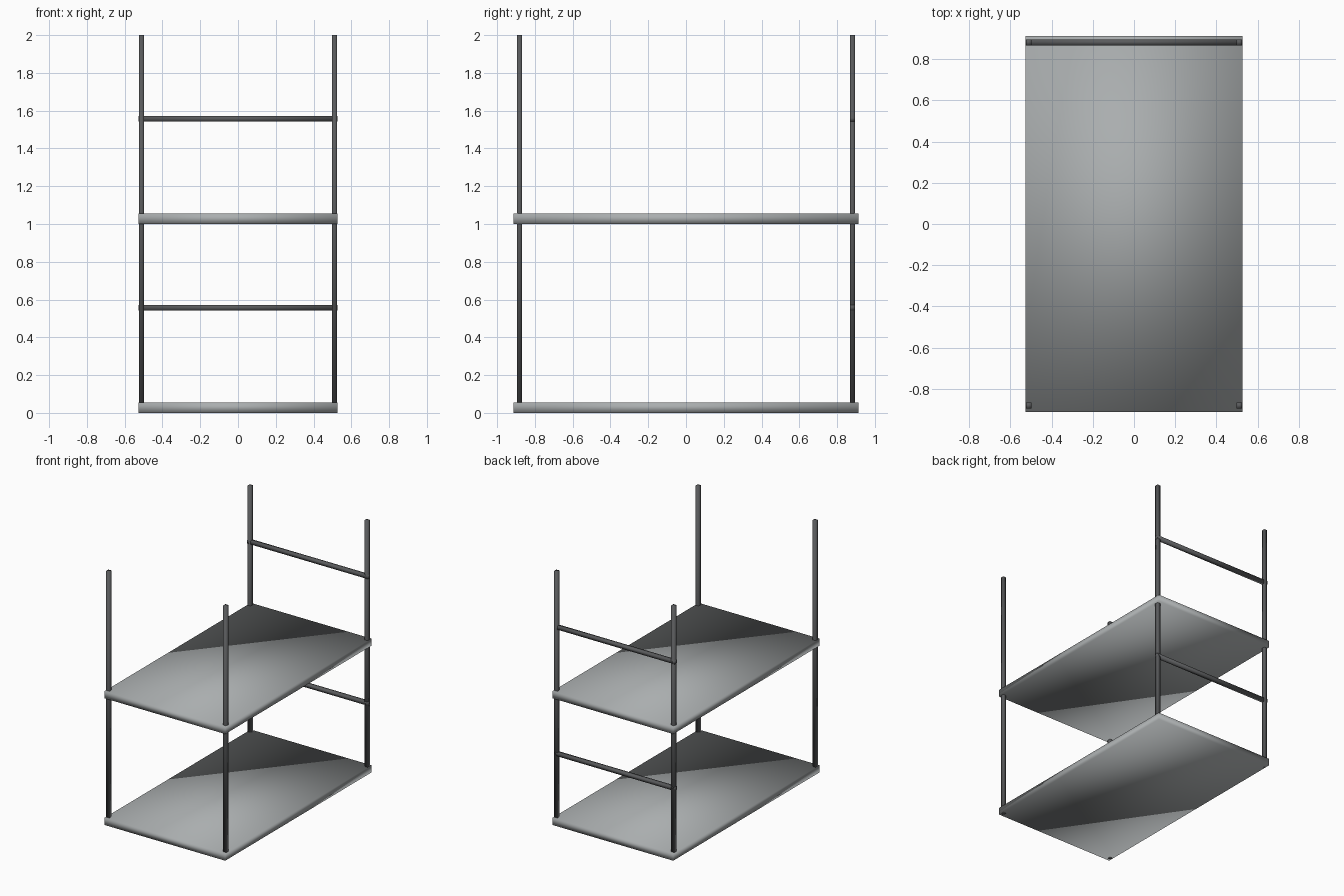
import bpy

cube = bpy.data.objects.get("Cube")
if cube:
    bpy.data.objects.remove(cube, do_unlink=True)


def make_material(name, rgb):
    mat = bpy.data.materials.new(name)
    mat.use_nodes = True
    colour = (*rgb, 1.0)
    mat.diffuse_color = colour
    mat.node_tree.nodes["Principled BSDF"].inputs["Base Color"].default_value = colour
    return mat


def box(name, centre, size, mat):
    """Softly shaded box, given its centre and full size."""
    bpy.ops.mesh.primitive_cube_add(size=1, location=centre)
    obj = bpy.context.object
    obj.name = name
    obj.scale = size
    bpy.ops.object.transform_apply(location=False, rotation=False, scale=True)
    bpy.ops.object.shade_smooth()
    obj.data.materials.append(mat)
    return obj


shelf_grey = make_material("shelf grey", (0.40, 0.42, 0.425))
frame_grey = make_material("dark frame grey", (0.10, 0.103, 0.107))

WIDTH, DEPTH, THICK = 1.055, 1.826, 0.056
POST, POST_X, POST_Y, HEIGHT = 0.028, 0.511, 0.881, 2.0

# Two flat shelves
for name, base in (("lower_shelf", 0.0), ("upper_shelf", 1.0)):
    box(name, (0, 0, base + THICK / 2), (WIDTH, DEPTH, THICK), shelf_grey)

# Four corner posts, running through both shelves
for side, sx in (("left", 1), ("right", -1)):
    for end, sy in (("front", -1), ("back", 1)):
        box(f"{end}_{side}_post", (sx * POST_X, sy * POST_Y, HEIGHT / 2),
            (POST, POST, HEIGHT), frame_grey)

# Back rails halfway up each bay
for name, z in (("lower_back_rail", 0.557), ("upper_back_rail", 1.557)):
    box(name, (0, POST_Y, z), (WIDTH, POST, POST), frame_grey)
